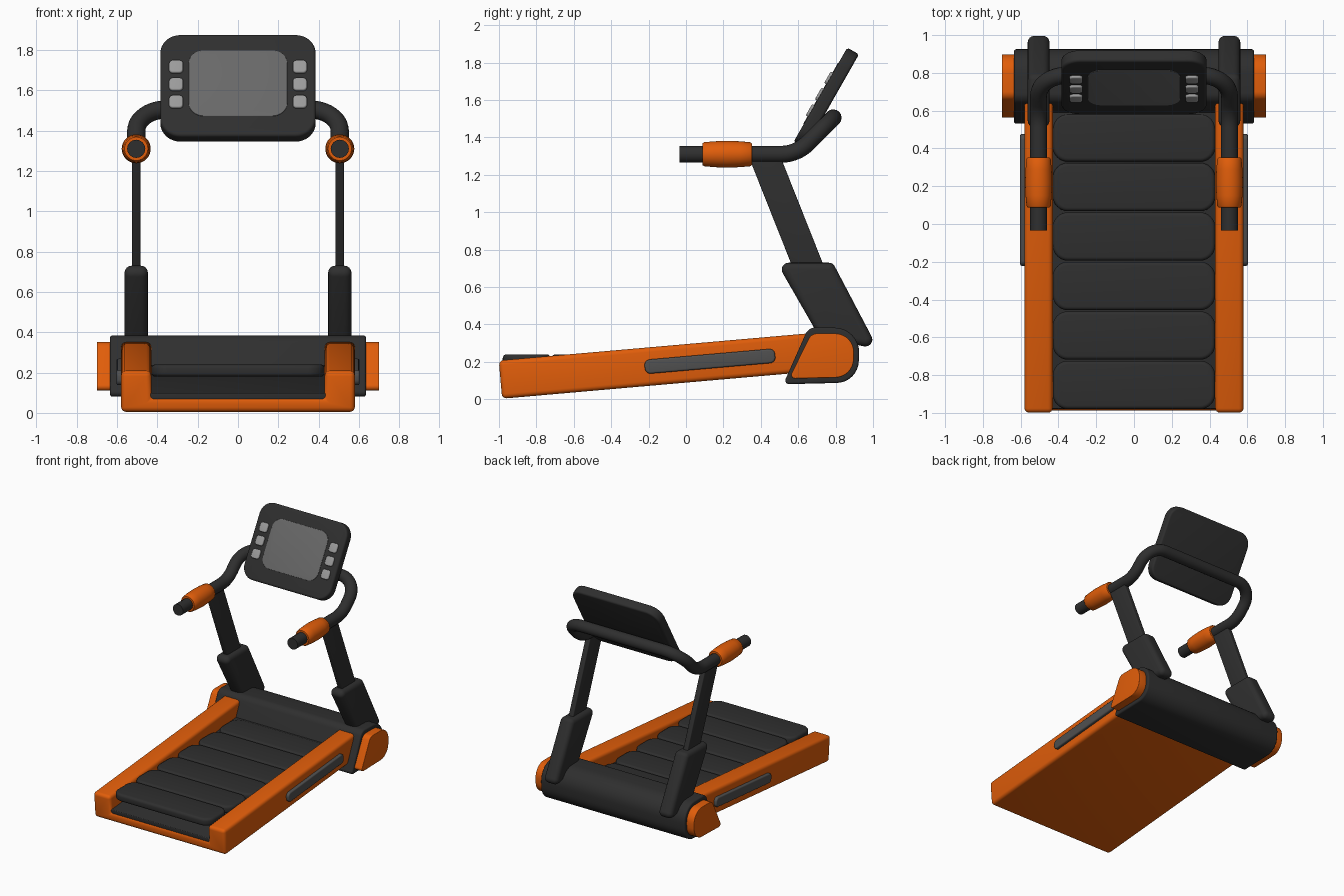
import bpy, bmesh, math
from mathutils import Vector, Matrix

if "Cube" in bpy.data.objects:
    bpy.data.objects.remove(bpy.data.objects["Cube"])


def material(name, rgb):
    m = bpy.data.materials.new(name)
    m.diffuse_color = (*rgb, 1)
    m.use_nodes = True
    m.node_tree.nodes["Principled BSDF"].inputs["Base Color"].default_value = m.diffuse_color
    return m


ORANGE = material("orange", (0.75, 0.11, 0.003))
DARK = material("dark", (0.028, 0.028, 0.028))
STRIP = material("strip_grey", (0.08, 0.08, 0.08))
SCREEN = material("screen_grey", (0.14, 0.14, 0.14))
BUTTON = material("button_grey", (0.33, 0.33, 0.33))


def frame(x, y, origin):
    """Matrix whose local x and y follow the given directions."""
    x, y = Vector(x).normalized(), Vector(y).normalized()
    m = Matrix((x, y, x.cross(y))).transposed().to_4x4()
    m.translation = Vector(origin)
    return m


def fillet(p, a, b, r, n=8):
    """Arc of radius r that rounds corner p between neighbours a and b."""
    if r <= 0:
        return [p]
    u, v = (a - p).normalized(), (b - p).normalized()
    half = u.angle(v) / 2
    t = r / math.tan(half)
    c = p + (u + v).normalized() * r / math.sin(half)
    s, e = (p + u * t - c).normalized(), (p + v * t - c).normalized()
    return [c + s.slerp(e, i / n).normalized() * r for i in range(n + 1)]


def finish(bm, name, mat, angle=35):
    bmesh.ops.recalc_face_normals(bm, faces=bm.faces)
    me = bpy.data.meshes.new(name)
    bm.to_mesh(me)
    bm.free()
    ob = bpy.data.objects.new(name, me)
    bpy.context.collection.objects.link(ob)
    me.materials.append(mat)
    bpy.ops.object.select_all(action='DESELECT')
    ob.select_set(True)
    bpy.context.view_layer.objects.active = ob
    bpy.ops.object.shade_smooth_by_angle(angle=math.radians(angle))
    return ob


def prism(name, pts, radii, z0, z1, mat, matrix=Matrix(), bevel=0.0):
    """Extrude a profile with rounded corners, then round its rims."""
    pts = [Vector((*p, 0)) for p in pts]
    if not isinstance(radii, (list, tuple)):
        radii = [radii] * len(pts)
    n = len(pts)
    outline = []
    for i, p in enumerate(pts):
        outline += fillet(p, pts[i - 1], pts[(i + 1) % n], radii[i])
    bm = bmesh.new()
    base = bm.faces.new([bm.verts.new((p.x, p.y, z0)) for p in outline])
    ext = bmesh.ops.extrude_face_region(bm, geom=[base], use_keep_orig=True)["geom"]
    bmesh.ops.translate(bm, vec=(0, 0, z1 - z0),
                        verts=[g for g in ext if isinstance(g, bmesh.types.BMVert)])
    bmesh.ops.recalc_face_normals(bm, faces=bm.faces)
    if bevel:
        edges = [e for e in bm.edges if abs(e.calc_face_angle(0)) > math.radians(30)]
        bmesh.ops.bevel(bm, geom=edges, offset=bevel, segments=4, profile=0.5,
                        affect='EDGES', clamp_overlap=False)
    bm.transform(matrix)
    return finish(bm, name, mat)


def rect(w, h, cx=0, cy=0):
    return [(cx - w / 2, cy - h / 2), (cx + w / 2, cy - h / 2),
            (cx + w / 2, cy + h / 2), (cx - w / 2, cy + h / 2)]


SIDE = frame((0, 1, 0), (0, 0, 1), (0, 0, 0))     # profile in y, z; depth in x
TILT = math.radians(5)
c, s = math.cos(TILT), math.sin(TILT)
DECK = frame((1, 0, 0), (0, -s, c), (0, -0.983, 0.003))  # depth runs to the front

# Deck frame: U section with two side rails and a closed floor
prism("deck_frame",
      [(-0.58, 0), (0.58, 0), (0.58, 0.205), (0.43, 0.205),
       (0.43, 0.07), (-0.43, 0.07), (-0.43, 0.205), (-0.58, 0.205)],
      0, -1.69, 0, ORANGE, DECK, 0.025)
prism("deck_bed", rect(0.88, 0.04, 0, 0.075), 0, -1.66, -0.012, DARK, DECK, 0.006)

# Level row of running pads
pitch = 0.262
for i in range(6):
    prism(f"belt_pad_{i + 1}", rect(0.86, pitch - 0.006, 0, -0.852 + i * pitch),
          0.08, 0.18, 0.24, DARK, bevel=0.02)

# Motor housing across the back
housing = [(0.52, 0.08), (0.92, 0.09), (0.93, 0.38), (0.655, 0.385)]
prism("motor_housing", housing, [0.02, 0.12, 0.13, 0.06], -0.635, 0.635, DARK, SIDE, 0.012)

cap = [(0.55, 0.11), (0.895, 0.118), (0.9, 0.352), (0.67, 0.352)]
grip_profile = [(0.04, 0.088), (0.058, 0.088), (0.064, 0.096), (0.069, 0.15), (0.072, 0.22),
                (0.069, 0.29), (0.064, 0.344), (0.058, 0.352), (0.04, 0.352)]
STRIP_FRAME = frame((0, c, s), (0, -s, c), (0, 0.128, 0.203))

for side, sg in (("right", 1), ("left", -1)):
    def span(a, b):
        return (a, b) if sg > 0 else (-b, -a)

    # Orange end cap, grey side strip
    prism(f"housing_cap_{side}", cap, [0.02, 0.1, 0.1, 0.05], *span(0.6, 0.7),
          ORANGE, SIDE, 0.004)
    prism(f"side_strip_{side}", rect(0.7, 0.076), 0.03, *span(0.56, 0.603),
          STRIP, STRIP_FRAME, 0.01)
    # Upright: wide lower sleeve and thin upper post
    prism(f"upright_sleeve_{side}",
          [(0.485, 0.73), (0.785, 0.73), (1.028, 0.268), (0.715, 0.33)], 0.037,
          *span(0.447, 0.563), DARK, SIDE, 0.035)
    prism(f"upright_post_{side}",
          [(0.334, 1.3), (0.504, 1.3), (0.762, 0.65), (0.592, 0.65)], 0,
          *span(0.484, 0.526), DARK, SIDE, 0.007)
    # Barrel grip, turned about the handlebar
    bm = bmesh.new()
    vs = [bm.verts.new((sg * 0.505 + r, y, 1.31)) for r, y in grip_profile]
    es = [bm.edges.new(e) for e in zip(vs, vs[1:])]
    bmesh.ops.spin(bm, geom=vs + es, cent=(sg * 0.505, 0, 1.31), axis=(0, 1, 0),
                   angle=math.tau, steps=32)
    bmesh.ops.remove_doubles(bm, verts=bm.verts, dist=1e-5)
    finish(bm, f"hand_grip_{side}", ORANGE)

# One bent handlebar tube running behind the console
ctrl = [Vector(p) for p in ((0.505, -0.035, 1.31), (0.505, 0.592, 1.31), (0.505, 0.787, 1.505),
                            (-0.505, 0.787, 1.505), (-0.505, 0.592, 1.31), (-0.505, -0.035, 1.31))]
path = [ctrl[0]]
for i, r in enumerate((0.2, 0.15, 0.15, 0.2), 1):
    path += fillet(ctrl[i], ctrl[i - 1], ctrl[i + 1], r, 12)
path.append(ctrl[-1])
cu = bpy.data.curves.new("handlebar", 'CURVE')
cu.dimensions = '3D'
cu.bevel_depth = 0.045
cu.bevel_resolution = 6
cu.use_fill_caps = True
sp = cu.splines.new('POLY')
sp.points.add(len(path) - 1)
for pt, p in zip(sp.points, path):
    pt.co = (*p, 1)
bar = bpy.data.objects.new("handlebar", cu)
bpy.context.collection.objects.link(bar)
cu.materials.append(DARK)
bpy.ops.object.select_all(action='DESELECT')
bar.select_set(True)
bpy.context.view_layer.objects.active = bar
bpy.ops.object.convert(target='MESH')
bpy.ops.object.shade_smooth_by_angle(angle=math.radians(40))

# Tilted console with screen and six buttons
CONSOLE = frame((1, 0, 0), (0, 0.495, 0.869), (0, 0.75, 1.61))
prism("console", rect(0.77, 0.58), 0.1, -0.036, 0.036, DARK, CONSOLE, 0.015)
prism("console_screen", rect(0.49, 0.375, 0, 0.008), 0.075, 0.02, 0.039, SCREEN, CONSOLE, 0.002)
for side, sg in (("right", 1), ("left", -1)):
    for i in range(3):
        prism(f"console_button_{side}_{i + 1}", rect(0.07, 0.072, sg * 0.307, 0.1 * (i - 1)),
              0.02, 0.02, 0.05, BUTTON, CONSOLE, 0.008)
